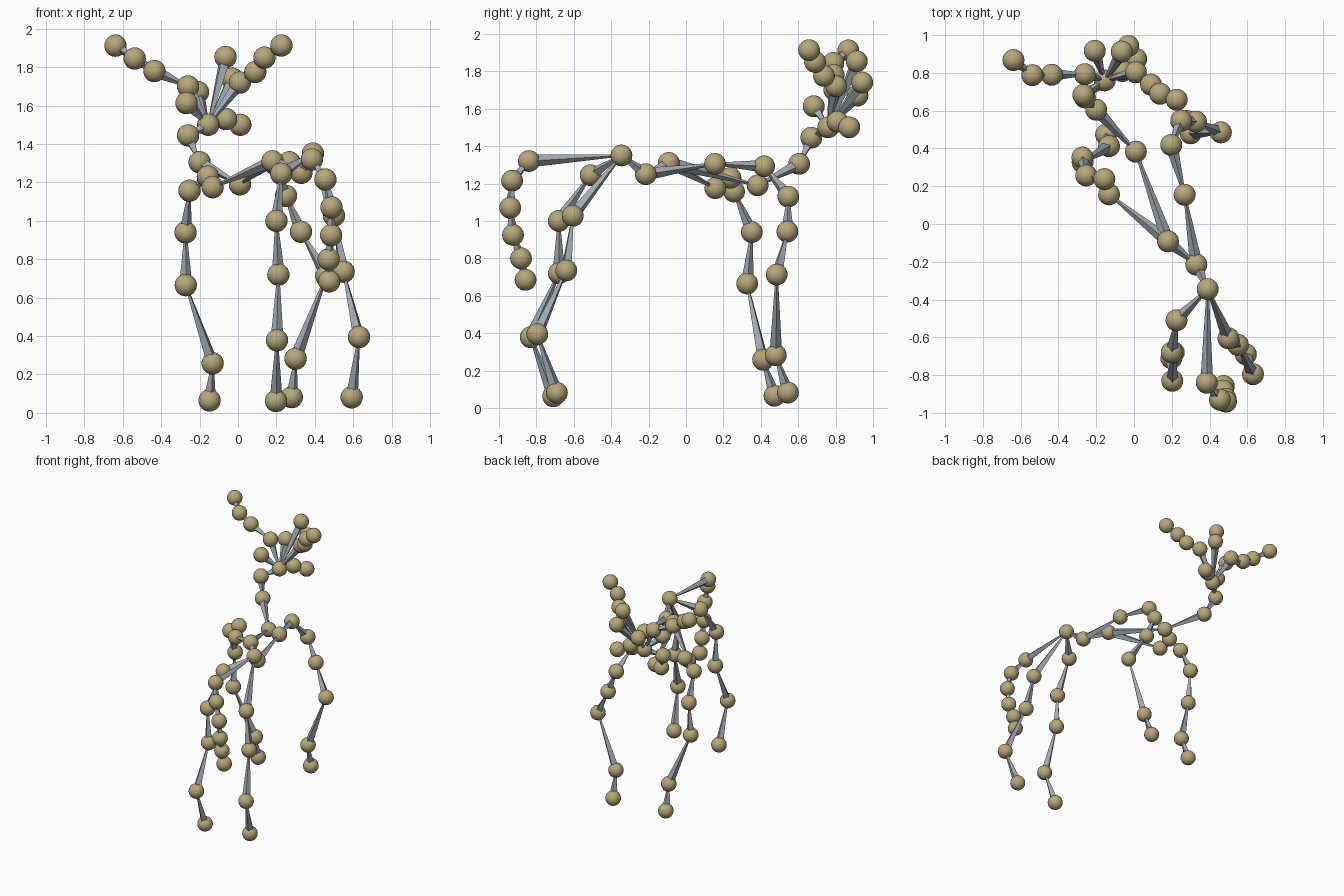
import bpy
import bmesh
from mathutils import Vector, Matrix

if "Cube" in bpy.data.objects:
    bpy.data.objects.remove(bpy.data.objects["Cube"])

BALL_R = 0.058


def material(name, rgb):
    m = bpy.data.materials.new(name)
    m.diffuse_color = (*rgb, 1)
    m.use_nodes = True
    m.node_tree.nodes["Principled BSDF"].inputs["Base Color"].default_value = m.diffuse_color
    return m


ball_mat = material("joint_tan", (0.47, 0.39, 0.2))
bone_mat = material("bone_grey", (0.36, 0.4, 0.44))

# Shared joints
hips = (.39, -.345, 1.35)
waist = (.33, -.215, 1.25)
ribs = (.18, -.092, 1.31)
chest = (.01, .383, 1.19)
head = (-.155, .76, 1.50)

# Each chain: first point is the joint it grows from, second item tells
# whether the first bone is thick at its root
chains = {
    "spine": ([hips, waist, ribs], False),
    "neck": ([ribs, chest, (-.20, .605, 1.305), (-.26, .67, 1.445), head], True),
    "tail": ([hips, (.385, -.84, 1.32), (.455, -.93, 1.215), (.487, -.94, 1.07),
              (.485, -.925, .925), (.472, -.882, .80), (.475, -.858, .685)], False),
    "left_hind_leg": ([hips, (.225, -.51, 1.245), (.20, -.68, 1.0), (.21, -.68, .72),
                       (.203, -.83, .378), (.198, -.71, .062)], False),
    "right_hind_leg": ([hips, (.50, -.605, 1.027), (.55, -.64, .735),
                        (.63, -.795, .395), (.592, -.69, .081)], False),
    "left_front_leg": ([ribs, (-.132, .157, 1.175), (-.157, .238, 1.23), (-.253, .257, 1.157),
                        (-.273, .352, .94), (-.272, .327, .665), (-.132, .412, .258),
                        (-.148, .473, .065)], True),
    "right_front_leg": ([waist, (.268, .155, 1.305), (.197, .418, 1.292), (.25, .547, 1.13),
                         (.328, .542, .943), (.46, .485, .713), (.30, .48, .282),
                         (.28, .545, .082)], True),
    "left_antler": ([head, (-.26, .793, 1.70), (-.435, .79, 1.78), (-.538, .788, 1.845),
                     (-.638, .868, 1.912)], False),
    "right_antler": ([head, (.01, .803, 1.72), (.09, .738, 1.775), (.138, .69, 1.85),
                      (.226, .658, 1.913)], False),
    "jaw": ([head, (-.062, .81, 1.53), (.012, .873, 1.50)], False),
    "left_ear": ([head, (-.208, .917, 1.67)], False),
    "right_ear": ([head, (-.03, .942, 1.74)], False),
    "crown": ([head, (-.065, .913, 1.853)], False),
    "brow": ([head, (-.268, .683, 1.613)], False),
}


def finish(bm, name, mat, smooth):
    me = bpy.data.meshes.new(name)
    bm.to_mesh(me)
    bm.free()
    me.materials.append(mat)
    for p in me.polygons:
        p.use_smooth = smooth
    bpy.context.collection.objects.link(bpy.data.objects.new(name, me))


def add_ball(bm, p):
    bmesh.ops.create_uvsphere(bm, u_segments=24, v_segments=16, radius=BALL_R,
                              matrix=Matrix.Translation(p))


def add_bone(bm, thick, thin):
    # four-sided spike running from the thick end to the thin end
    a, b = Vector(thick), Vector(thin)
    d = b - a
    rot = d.to_track_quat('Z', 'Y').to_matrix().to_4x4()
    bmesh.ops.create_cone(bm, cap_ends=True, segments=4, radius1=0.034, radius2=0.006,
                          depth=d.length, matrix=Matrix.Translation((a + b) / 2) @ rot)


# Joints and bones for every chain
for name, (pts, thick_root) in chains.items():
    balls, bones = bmesh.new(), bmesh.new()
    if name == "spine":
        add_ball(balls, hips)
    for i in range(1, len(pts)):
        add_ball(balls, pts[i])
        if i == 1 and thick_root:
            add_bone(bones, pts[0], pts[1])
        else:
            add_bone(bones, pts[i], pts[i - 1])
    finish(balls, name + "_joints", ball_mat, True)
    finish(bones, name + "_bones", bone_mat, False)
